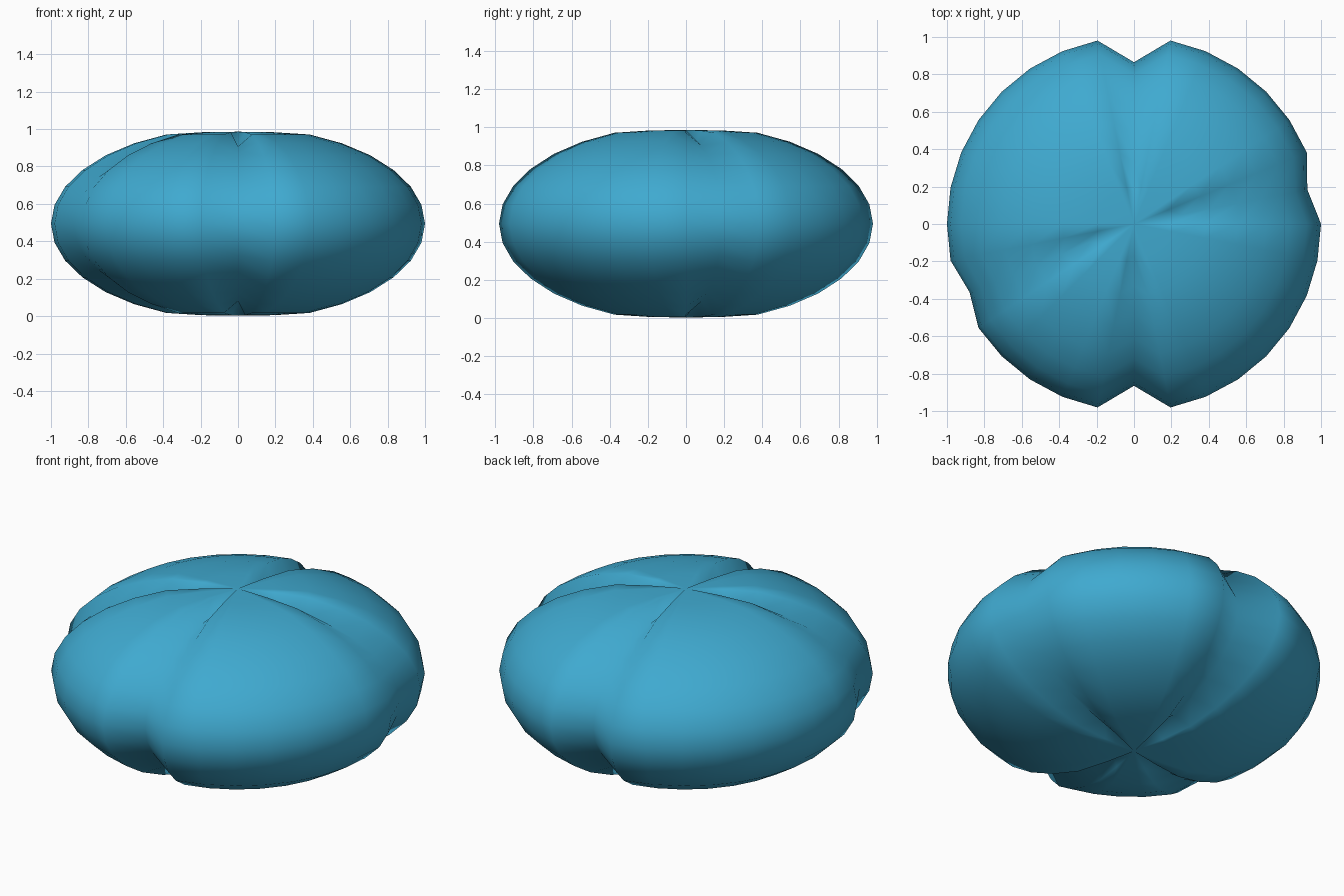
import bpy, bmesh, math

if "Cube" in bpy.data.objects:
    bpy.data.objects.remove(bpy.data.objects["Cube"])

SEG = 32
# half-heights of the rings from pole (flattened) to equator
HEIGHTS = [0.492, 0.489, 0.477, 0.43, 0.366, 0.287, 0.198, 0.101, 0.0]
HEIGHTS += [-h for h in reversed(HEIGHTS[:-1])]
RINGS = len(HEIGHTS) - 1
CENTRE = 0.494

# grooves: segment index -> (squeeze, radius the squeeze pulls towards)
GROOVES = {8: (0.865, 0.0), 24: (0.865, 0.0), 1: (0.855, 0.62), 18: (0.87, 0.63)}

bm = bmesh.new()
top = bm.verts.new((0, 0, CENTRE + HEIGHTS[0]))
bottom = bm.verts.new((0, 0, CENTRE + HEIGHTS[-1]))

# rings of the flattened ball, with the groove meridians pulled in
rings = []
for i in range(1, RINGS):
    ring = []
    for j in range(SEG):
        r, z = math.sin(math.pi * i / RINGS), HEIGHTS[i]
        if j in GROOVES:
            s, pivot = GROOVES[j]
            r, z = r * s + pivot * (1 - s), z * s
        a = 2 * math.pi * j / SEG
        ring.append(bm.verts.new((r * math.cos(a), r * math.sin(a), CENTRE + z)))
    rings.append(ring)

# skin and pole fans
for j in range(SEG):
    k = (j + 1) % SEG
    bm.faces.new((top, rings[0][j], rings[0][k]))
    bm.faces.new((bottom, rings[-1][k], rings[-1][j]))
    for a, b in zip(rings, rings[1:]):
        bm.faces.new((a[j], b[j], b[k], a[k]))
bmesh.ops.recalc_face_normals(bm, faces=bm.faces)
for f in bm.faces:
    f.smooth = True

mesh = bpy.data.meshes.new("grooved_body")
bm.to_mesh(mesh)
bm.free()
body = bpy.data.objects.new("grooved_body", mesh)
bpy.context.collection.objects.link(body)

blue = bpy.data.materials.new("sky blue")
blue.diffuse_color = (0.05, 0.4, 0.63, 1)
blue.use_nodes = True
blue.node_tree.nodes["Principled BSDF"].inputs["Base Color"].default_value = blue.diffuse_color
mesh.materials.append(blue)
